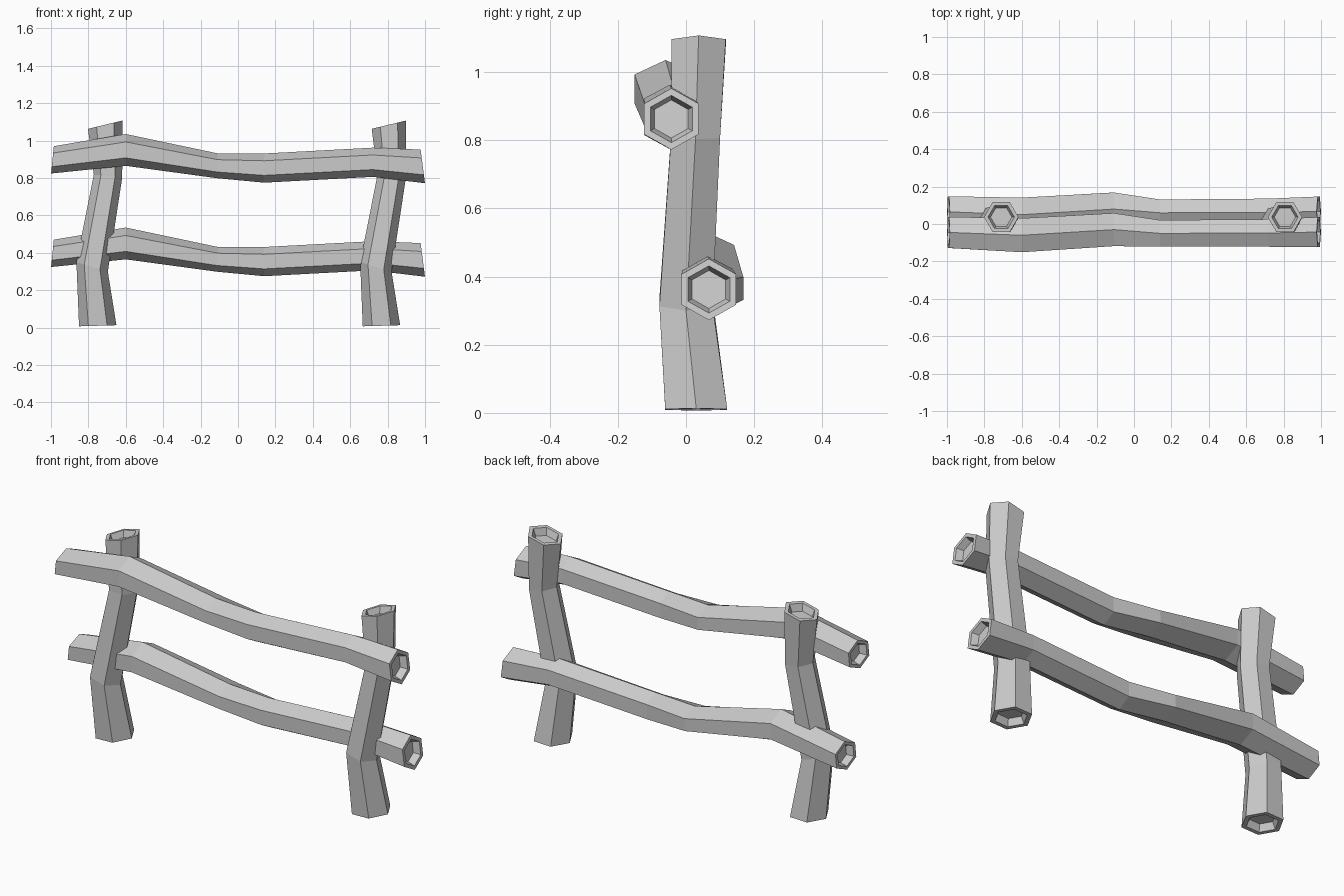
import bpy, bmesh, math
from mathutils import Vector

cube = bpy.data.objects.get("Cube")
if cube:
    bpy.data.objects.remove(cube)

wood = bpy.data.materials.new("weathered grey wood")
wood.use_nodes = True
GREY = (0.6, 0.6, 0.6, 1)
wood.diffuse_color = GREY
wood.node_tree.nodes["Principled BSDF"].inputs["Base Color"].default_value = GREY

X, Y, Z = Vector((1, 0, 0)), Vector((0, 1, 0)), Vector((0, 0, 1))
SIDES = 6


def ring(station, u, v, w):
    """Six points around a log; the last value leans the cut along the log."""
    along, cu, cv, ru, rv, lean = station
    points = []
    for i in range(SIDES):
        a = math.tau * i / SIDES
        du, dv = ru * math.cos(a), rv * math.sin(a)
        points.append(u * (cu + du) + v * (cv + dv) + w * (along + lean * du))
    return points


def hollow_end(points, inward):
    """Recessed floor and inner lip of a cut end, innermost first."""
    c = sum(points, Vector()) / SIDES
    lip = [c + (p - c) * 0.77 for p in points]
    floor = [c + (p - c) * 0.62 + inward for p in points]
    return [floor, lip]


def make_log(name, stations, u, v, w, offset):
    loops = [ring(s, u, v, w) for s in stations]
    start = hollow_end(loops[0], w * 0.035)
    end = hollow_end(loops[-1], w * -0.035)
    loops = start + loops + end[::-1]
    bm = bmesh.new()
    rows = [[bm.verts.new(p) for p in loop] for loop in loops]
    for a, b in zip(rows, rows[1:]):
        for i in range(SIDES):
            j = (i + 1) % SIDES
            bm.faces.new((a[i], a[j], b[j], b[i]))
    bm.faces.new(rows[0])
    bm.faces.new(rows[-1])
    bmesh.ops.recalc_face_normals(bm, faces=bm.faces)
    mesh = bpy.data.meshes.new(name)
    bm.to_mesh(mesh)
    bm.free()
    mesh.materials.append(wood)
    obj = bpy.data.objects.new(name, mesh)
    obj.location = offset
    bpy.context.collection.objects.link(obj)


# Crooked upright: height, x, y, x radius, y radius, lean
post = [
    (0.01, -0.75, 0.03, 0.10, 0.105, 0.03),
    (0.325, -0.78, 0.0, 0.084, 0.09, -0.3),
    (0.81, -0.695, 0.028, 0.076, 0.083, -0.1),
    (1.085, -0.71, 0.037, 0.092, 0.092, 0.24),
]
# Crooked crossbar: x, height, y, height radius, y radius, lean
rail = [
    (-0.992, 0.897, -0.045, 0.073, 0.096, 0.1),
    (-0.60, 0.95, -0.06, 0.085, 0.105, 0.0),
    (-0.11, 0.865, -0.03, 0.066, 0.102, 0.05),
    (0.14, 0.853, -0.05, 0.078, 0.082, 0.0),
    (0.72, 0.884, -0.048, 0.078, 0.085, 0.0),
    (0.988, 0.862, -0.043, 0.09, 0.092, -0.13),
]

make_log("right_post", post, X, Y, Z, (0, 0, 0))
make_log("left_post", post, X, Y, Z, (1.517, 0, 0))
make_log("upper_rail", rail, Z, Y, X, (0, 0, 0))
make_log("lower_rail", rail, Z, Y, X, (0, 0.11, -0.5))
